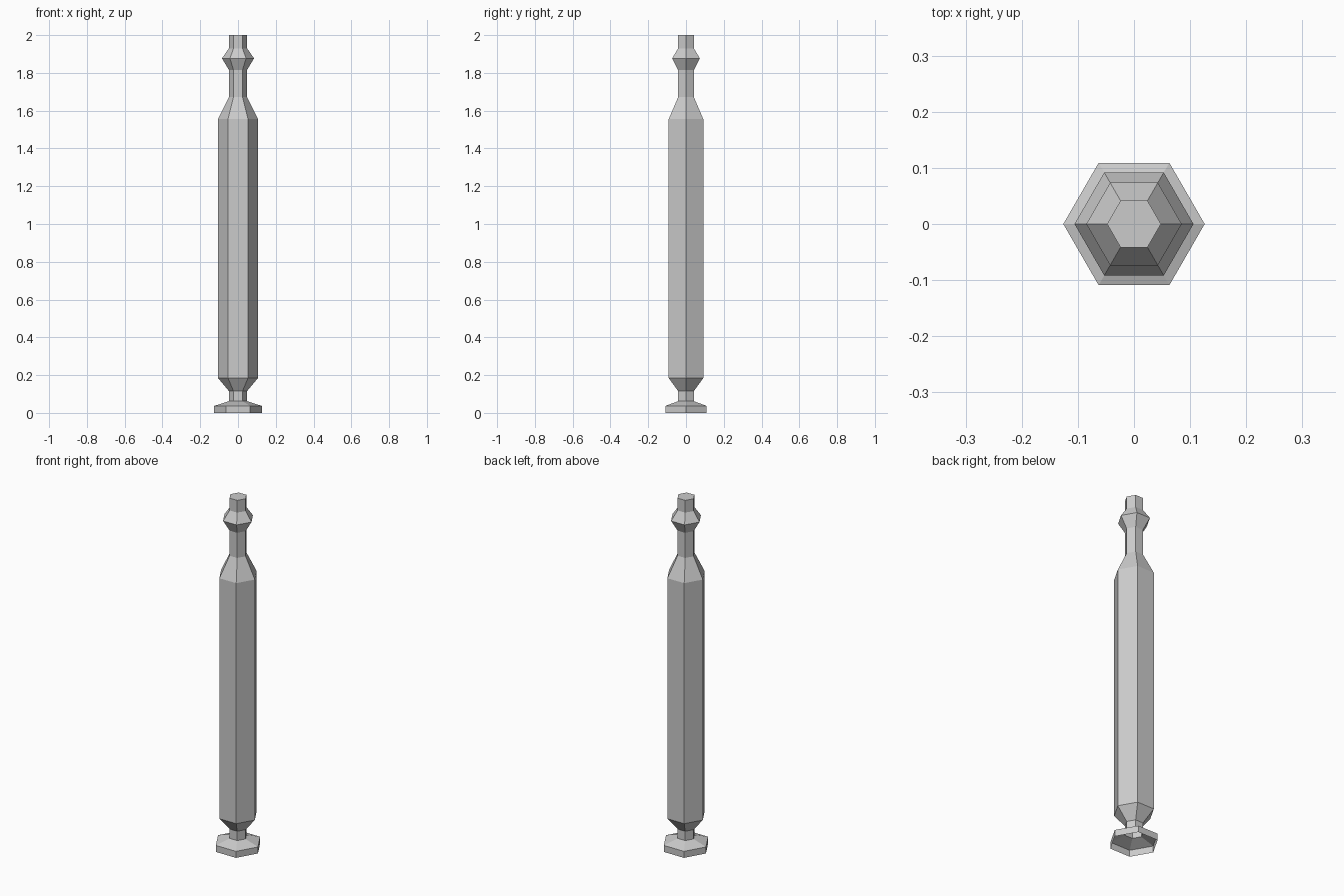
import bpy
import bmesh
from math import cos, sin, pi

cube = bpy.data.objects.get("Cube")
if cube:
    bpy.data.objects.remove(cube, do_unlink=True)

SIDES = 6
STEM = 0.048

# Single painted-metal colour
grey = bpy.data.materials.new("light_grey")
grey.use_nodes = True
colour = (0.6, 0.6, 0.6, 1)
grey.diffuse_color = colour
grey.node_tree.nodes["Principled BSDF"].inputs["Base Color"].default_value = colour

# Turned outline as (radius, height), from the foot to the tip
profile = [
    (0.126, 0.0), (0.126, 0.037),       # foot
    (STEM, 0.062), (STEM, 0.115),       # lower neck
    (0.106, 0.185), (0.106, 1.555),     # long body
    (STEM, 1.672), (STEM, 1.815),       # upper neck
    (0.085, 1.877), (STEM, 1.93),       # collar
    (STEM, 2.0),                        # tip
]


def ring(bm, radius, z):
    return [bm.verts.new((radius * cos(2 * pi * i / SIDES),
                          radius * sin(2 * pi * i / SIDES), z))
            for i in range(SIDES)]


# Six-sided post: loft the rings, cap the tip, leave the foot open underneath
bm = bmesh.new()
rings = [ring(bm, r, z) for r, z in profile]
for low, high in zip(rings, rings[1:]):
    for i in range(SIDES):
        j = (i + 1) % SIDES
        bm.faces.new((low[i], low[j], high[j], high[i]))
bm.faces.new(rings[-1])

mesh = bpy.data.meshes.new("post")
bm.to_mesh(mesh)
bm.free()
mesh.materials.append(grey)
post = bpy.data.objects.new("post", mesh)
bpy.context.collection.objects.link(post)
